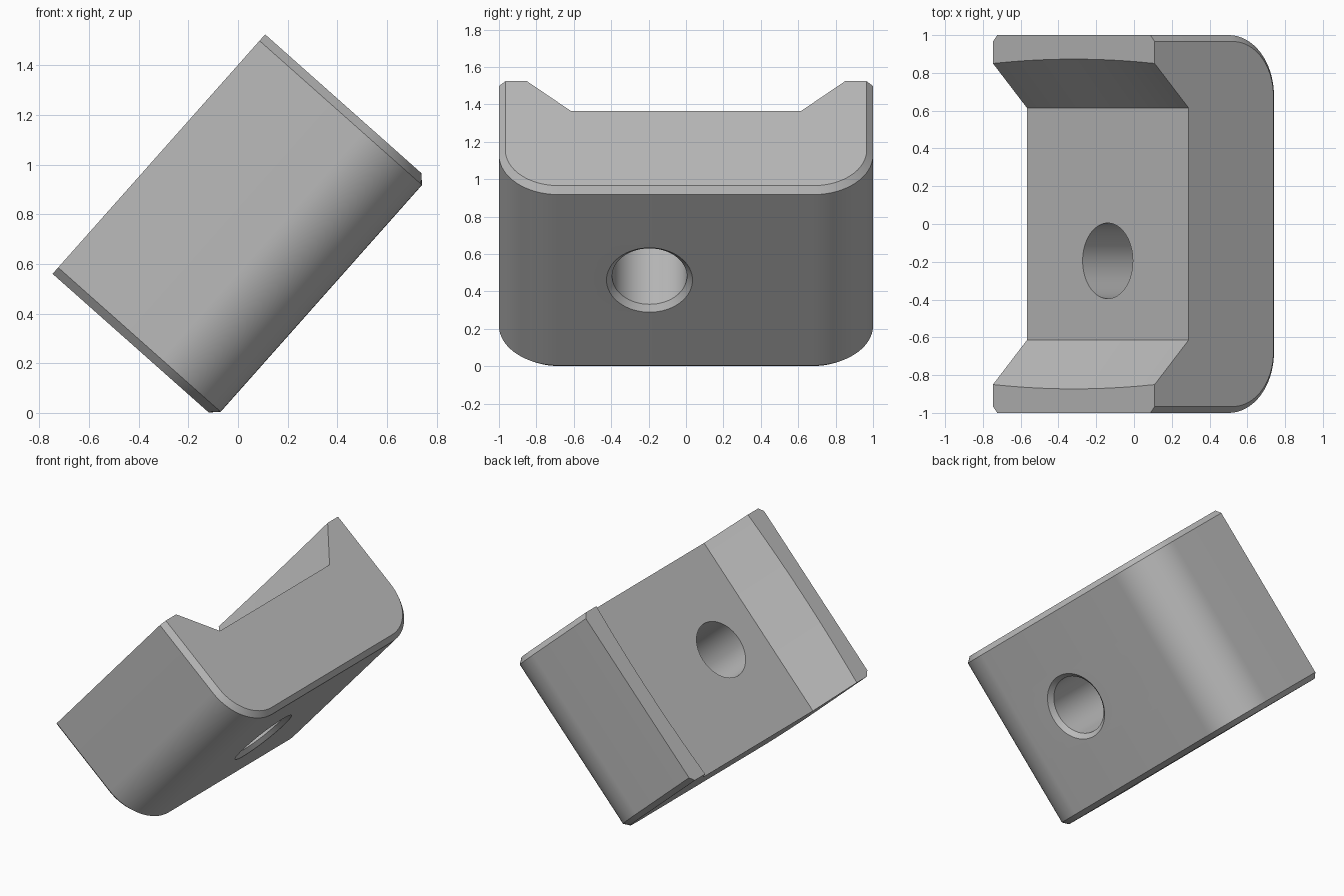
import bpy, bmesh, math
from mathutils import Matrix

cube = bpy.data.objects.get("Cube")
if cube:
    bpy.data.objects.remove(cube, do_unlink=True)

# One flat grey
grey = bpy.data.materials.new("plain grey")
grey.use_nodes = True
colour = (0.5, 0.5, 0.5, 1)
grey.diffuse_color = colour
grey.node_tree.nodes["Principled BSDF"].inputs["Base Color"].default_value = colour

# Local axes: x along the groove, y across, z from base to open side
TILT = Matrix.Rotation(math.radians(-48.4), 4, 'Y')
START, END = -0.077, 1.212
BASE, FLOOR, TOP = 0.055, 0.69, 0.93
RADIUS, CHAMFER = 0.32, 0.034
MID = (START + END) / 2


def section(x, inset):
    """U-shaped cross-section with rounded lower corners and a flared groove."""
    t = (x - MID) / (END - MID)
    lip = 0.85 + 0.023 * (1 - t * t)
    r = RADIUS - inset
    half = [(0.615, FLOOR), (lip, TOP), (1 - inset, TOP)]
    steps = 16
    for i in range(steps + 1):
        a = math.pi / 2 * i / steps
        half.append((1 - RADIUS + r * math.cos(a), BASE + RADIUS - r * math.sin(a)))
    ring = half + [(-y, z) for y, z in reversed(half)]
    return [(x, y, z) for y, z in ring]


def loft(name, rings):
    """Join rings of points into a closed solid."""
    bm = bmesh.new()
    loops = [[bm.verts.new(p) for p in ring] for ring in rings]
    n = len(loops[0])
    for a, b in zip(loops, loops[1:]):
        for i in range(n):
            j = (i + 1) % n
            bm.faces.new((a[i], a[j], b[j], b[i]))
    bm.faces.new(loops[0])
    bm.faces.new(loops[-1])
    bmesh.ops.recalc_face_normals(bm, faces=bm.faces)
    bm.transform(TILT)
    mesh = bpy.data.meshes.new(name)
    bm.to_mesh(mesh)
    bm.free()
    mesh.materials.append(grey)
    obj = bpy.data.objects.new(name, mesh)
    bpy.context.collection.objects.link(obj)
    return obj


# Grooved block with chamfered ends
inner_start, inner_end = START + CHAMFER, END - CHAMFER
count = 12
rings = [section(START, CHAMFER)]
for k in range(count + 1):
    rings.append(section(inner_start + (inner_end - inner_start) * k / count, 0))
rings.append(section(END, CHAMFER))
block = loft("grooved_block", rings)


# Countersunk through hole
def circle(z, radius, sides=64):
    angles = [2 * math.pi * i / sides for i in range(sides)]
    return [(MID + radius * math.cos(a), -0.195 + radius * math.sin(a), z) for a in angles]


cutter = loft("hole_cutter", [
    circle(BASE - 0.03, 0.26), circle(BASE + 0.03, 0.2), circle(FLOOR + 0.1, 0.2)])
cutter.hide_render = True

bpy.ops.object.select_all(action='DESELECT')
block.select_set(True)
bpy.context.view_layer.objects.active = block
cut = block.modifiers.new("hole", 'BOOLEAN')
cut.operation = 'DIFFERENCE'
cut.solver = 'EXACT'
cut.object = cutter
bpy.ops.object.modifier_apply(modifier=cut.name)
bpy.data.objects.remove(cutter, do_unlink=True)
bpy.ops.object.shade_smooth_by_angle(angle=math.radians(25))
